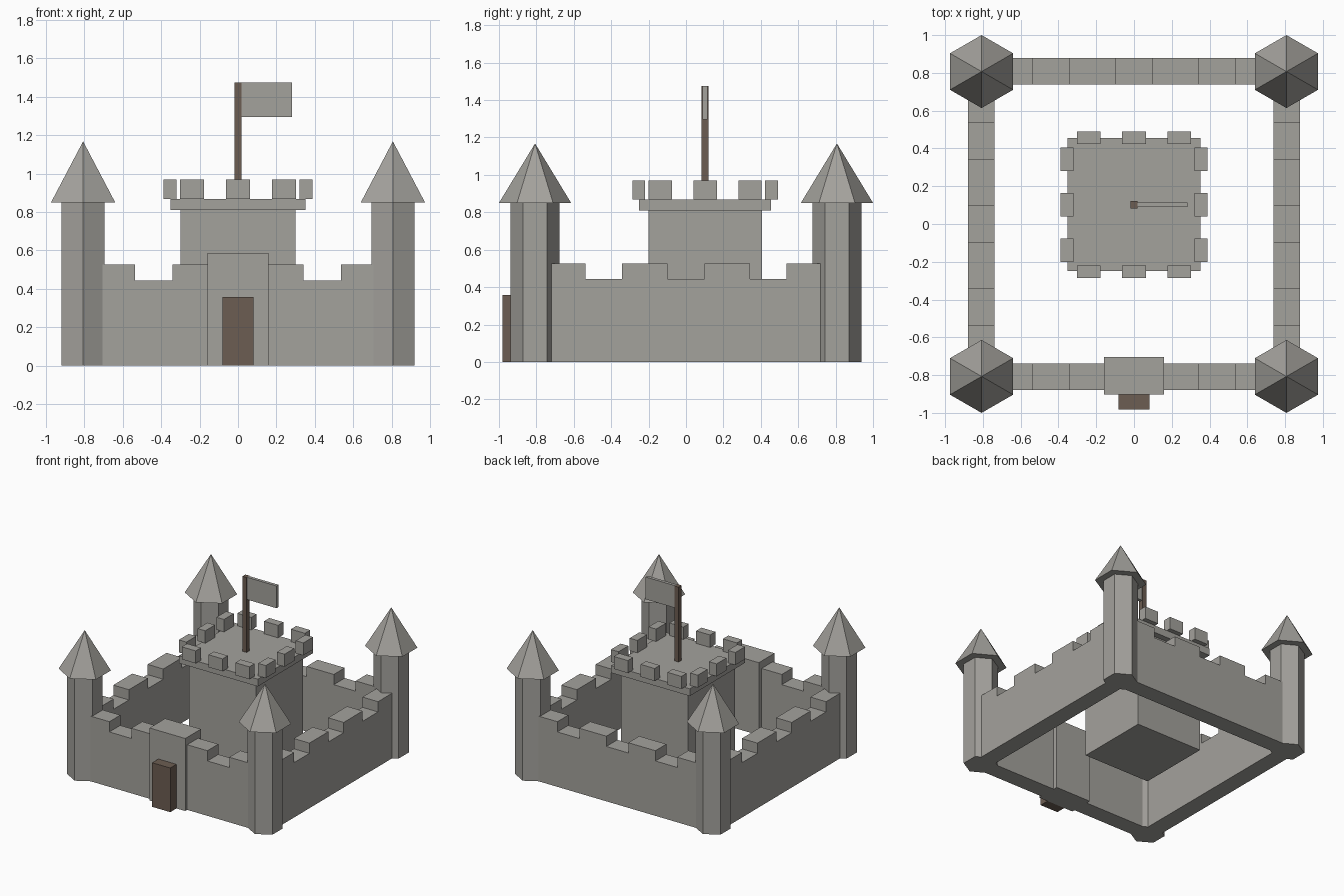
import bpy, bmesh, math
from mathutils import Vector, Matrix

cube = bpy.data.objects.get("Cube")
if cube:
    bpy.data.objects.remove(cube, do_unlink=True)


def material(name, rgb):
    m = bpy.data.materials.new(name)
    m.use_nodes = True
    m.diffuse_color = (*rgb, 1)
    m.node_tree.nodes["Principled BSDF"].inputs["Base Color"].default_value = (*rgb, 1)
    return m


stone = material("grey_stone", (0.37, 0.36, 0.335))
wood = material("brown_wood", (0.15, 0.11, 0.085))


def finish(name, bm, mat):
    bmesh.ops.recalc_face_normals(bm, faces=bm.faces)
    mesh = bpy.data.meshes.new(name)
    bm.to_mesh(mesh)
    bm.free()
    mesh.materials.append(mat)
    obj = bpy.data.objects.new(name, mesh)
    bpy.context.collection.objects.link(obj)
    return obj


def box(name, x, y, z, mat=stone):
    """Block spanning the given (low, high) ranges."""
    bm = bmesh.new()
    bmesh.ops.create_cube(bm, size=1)
    for v in bm.verts:
        v.co = [sum(r) / 2 + c * (r[1] - r[0]) for r, c in zip((x, y, z), v.co)]
    return finish(name, bm, mat)


def extrude(name, points, depth, matrix=Matrix()):
    """Solid made by pushing a flat outline along a vector."""
    bm = bmesh.new()
    face = bm.faces.new([bm.verts.new(p) for p in points])
    new = bmesh.ops.extrude_face_region(bm, geom=[face], use_keep_orig=True)["geom"]
    bmesh.ops.translate(bm, vec=depth, verts=[g for g in new if isinstance(g, bmesh.types.BMVert)])
    bm.transform(matrix)
    return finish(name, bm, stone)


def hexagon(cx, cy, r, z):
    return [Vector((cx + r * math.sin(i * math.pi / 3), cy + r * math.cos(i * math.pi / 3), z))
            for i in range(6)]


# Corner towers with pointed roofs
C = 0.807
for sy, fb in ((-1, "front"), (1, "back")):
    for sx, lr in ((-1, "right"), (1, "left")):
        cx, cy = sx * C, sy * C
        extrude(f"{fb}_{lr}_tower", hexagon(cx, cy, 0.13, 0), (0, 0, 0.85))
        bm = bmesh.new()
        base = [bm.verts.new(p) for p in hexagon(cx, cy, 0.193, 0.85)]
        tip = bm.verts.new((cx, cy, 1.168))
        bm.faces.new(base)
        for i in range(6):
            bm.faces.new((base[i - 1], base[i], tip))
        finish(f"{fb}_{lr}_tower_roof", bm, stone)

# Curtain walls: one notched outline, turned to each side
LOW, HIGH = 0.444, 0.527
outline = [(-C, 0), (-C, HIGH)]
up = True
for x in (-0.537, -0.341, -0.098, 0.098, 0.341, 0.537):
    steps = (HIGH, LOW) if up else (LOW, HIGH)
    outline += [(x, z) for z in steps]
    up = not up
outline += [(C, HIGH), (C, 0)]
for i, side in enumerate(("front", "left", "back", "right")):
    extrude(f"{side}_wall", [(x, -0.878, z) for x, z in outline], (0, 0.14, 0),
            Matrix.Rotation(i * math.pi / 2, 4, "Z"))

# Gatehouse and door
box("gatehouse", (-0.16, 0.16), (-0.903, -0.703), (0, 0.587))
box("gate_door", (-0.081, 0.081), (-0.982, -0.903), (0, 0.357), wood)

# Keep with overhanging platform
KY = 0.102
box("keep", (-0.3, 0.3), (KY - 0.303, KY + 0.303), (0, 0.81))
box("keep_platform", (-0.352, 0.352), (KY - 0.352, KY + 0.352), (0.81, 0.869))

# Battlement blocks, three along each edge of the platform
for s in (-1, 1):
    for k in (-1, 0, 1):
        long = (k * 0.24 - 0.0625, k * 0.24 + 0.0625)
        thin = (s * 0.355 - 0.034, s * 0.355 + 0.034)
        box("keep_battlement", long, [KY + t for t in thin], (0.869, 0.97))
        box("keep_battlement", thin, [KY + t for t in long], (0.869, 0.97))

# Flag on its pole
box("flag_pole", (-0.019, 0.019), (KY - 0.019, KY + 0.019), (0.869, 1.475), wood)
box("flag", (0.019, 0.282), (KY - 0.013, KY + 0.013), (1.295, 1.475))
